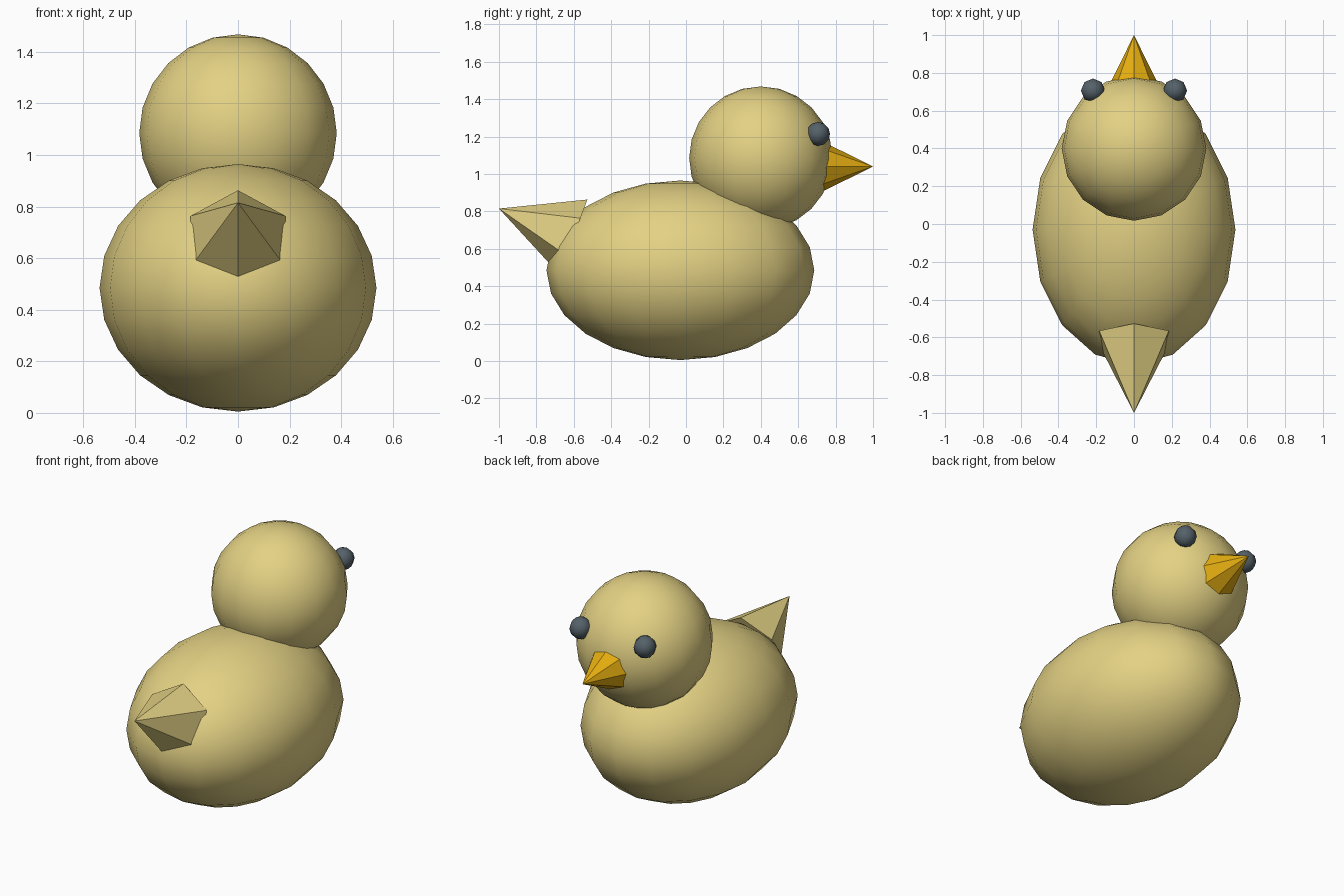
import bpy
import math
from mathutils import Vector

if "Cube" in bpy.data.objects:
    bpy.data.objects.remove(bpy.data.objects["Cube"])


def material(name, rgb):
    mat = bpy.data.materials.new(name)
    mat.diffuse_color = (*rgb, 1)
    mat.use_nodes = True
    mat.node_tree.nodes["Principled BSDF"].inputs["Base Color"].default_value = mat.diffuse_color
    return mat


yellow = material("pale yellow", (0.77, 0.64, 0.23))
orange = material("golden orange", (0.78, 0.42, 0.005))
slate = material("slate grey", (0.09, 0.12, 0.14))


def ball(name, center, radii, segments, rings, mat):
    """Smooth ellipsoid with its poles on z."""
    bpy.ops.mesh.primitive_uv_sphere_add(segments=segments, ring_count=rings, radius=1, location=center)
    obj = bpy.context.object
    obj.name = name
    obj.scale = radii
    bpy.ops.object.transform_apply(location=False, rotation=False, scale=True)
    bpy.ops.object.shade_smooth()
    obj.data.materials.append(mat)
    return obj


def spike(name, tip, direction, radius, length, sides, mat):
    """Faceted cone placed by its tip, pointing along direction in the yz plane."""
    d = Vector(direction).normalized()
    bpy.ops.mesh.primitive_cone_add(vertices=sides, radius1=radius, radius2=0, depth=length,
                                    location=Vector(tip) - d * length / 2,
                                    rotation=(math.atan2(-d.y, d.z), 0, 0))
    obj = bpy.context.object
    obj.name = name
    obj.data.materials.append(mat)
    return obj


# Body and head
ball("body", (0, -0.03, 0.485), (0.537, 0.716, 0.48), 16, 12, yellow)
ball("head", (0, 0.40, 1.085), (0.383, 0.383, 0.383), 16, 12, yellow)

# Eyes
for side, label in ((-1, "left"), (1, "right")):
    ball(label + "_eye", (side * 0.217, 0.706, 1.214), (0.064, 0.064, 0.064), 8, 6, slate)

# Beak and upturned tail
spike("beak", (0, 1.0, 1.04), (0, 1, 0), 0.15, 0.303, 8, orange)
tilt = math.radians(20.8)
spike("tail", (0, -1.0, 0.815), (0, -math.cos(tilt), math.sin(tilt)), 0.213, 0.425, 6, yellow)
